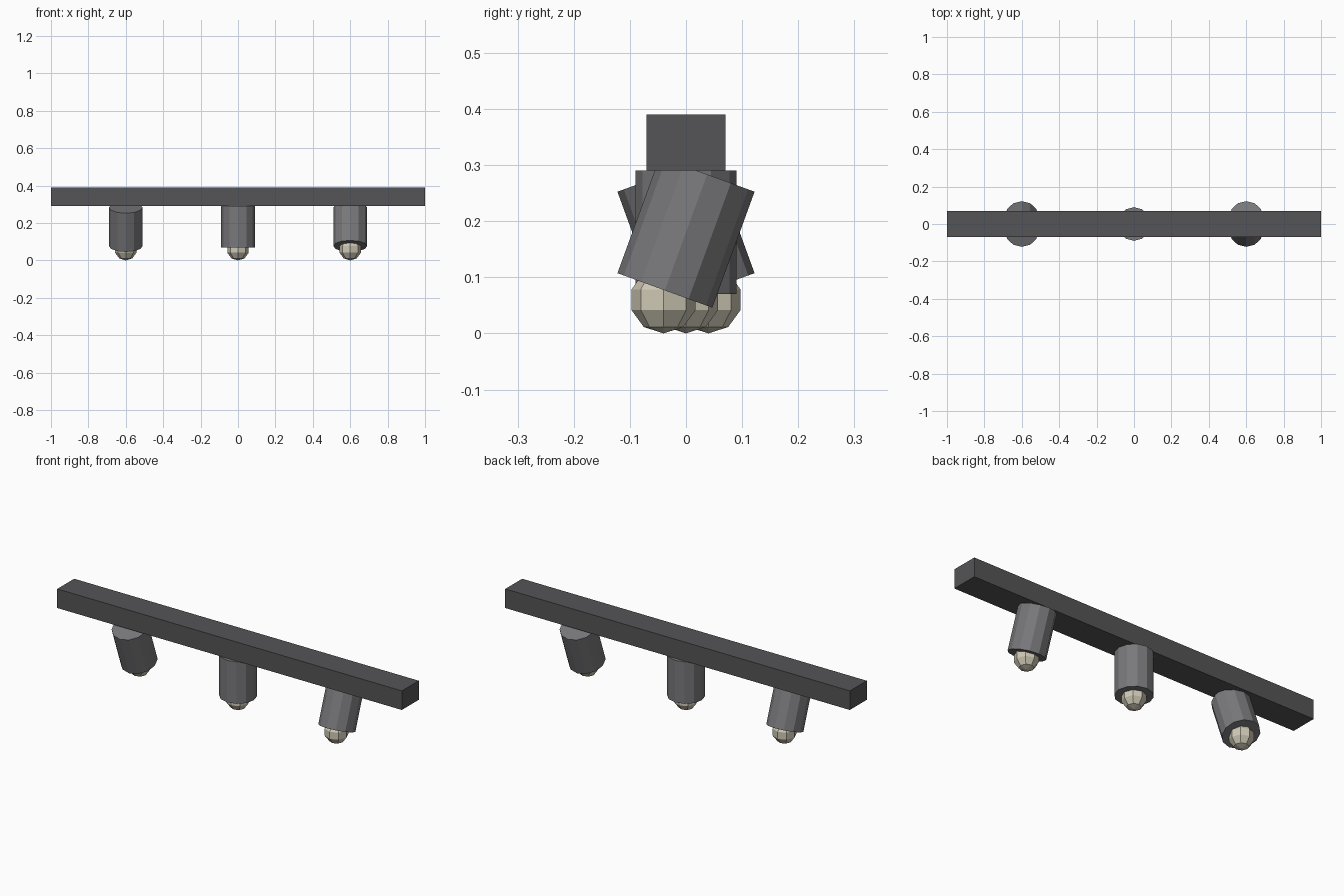
import bpy
from math import radians

if "Cube" in bpy.data.objects:
    bpy.data.objects.remove(bpy.data.objects["Cube"])


def material(name, rgb):
    m = bpy.data.materials.new(name)
    m.diffuse_color = (*rgb, 1)
    m.use_nodes = True
    m.node_tree.nodes["Principled BSDF"].inputs["Base Color"].default_value = m.diffuse_color
    return m


RAIL = material("dark_metal", (0.09, 0.09, 0.095))
HOUSING = material("grey_metal", (0.19, 0.19, 0.2))
GLASS = material("warm_glass", (0.62, 0.58, 0.46))


def finish(name, mat):
    ob = bpy.context.object
    ob.name = name
    ob.data.materials.append(mat)
    return ob


# Ceiling rail
bpy.ops.mesh.primitive_cube_add(size=1, location=(0, 0, 0.34))
rail = finish("rail", RAIL)
rail.scale = (2.0, 0.14, 0.10)

# Three spotlights, the outer two tilted opposite ways
for side, label in ((-1, "left"), (0, "middle"), (1, "right")):
    x = 0.6 * side
    # Lamp housing
    bpy.ops.mesh.primitive_cylinder_add(
        vertices=12, radius=0.09, depth=0.22, location=(x, 0, 0.18),
        rotation=(radians(-20 * side), 0, 0))
    finish(label + "_housing", HOUSING)
    # Bulb, kept upright below the housing mouth
    bpy.ops.mesh.primitive_uv_sphere_add(
        segments=8, ring_count=5, radius=0.06, location=(x, -0.04 * side, 0.06))
    finish(label + "_bulb", GLASS)
